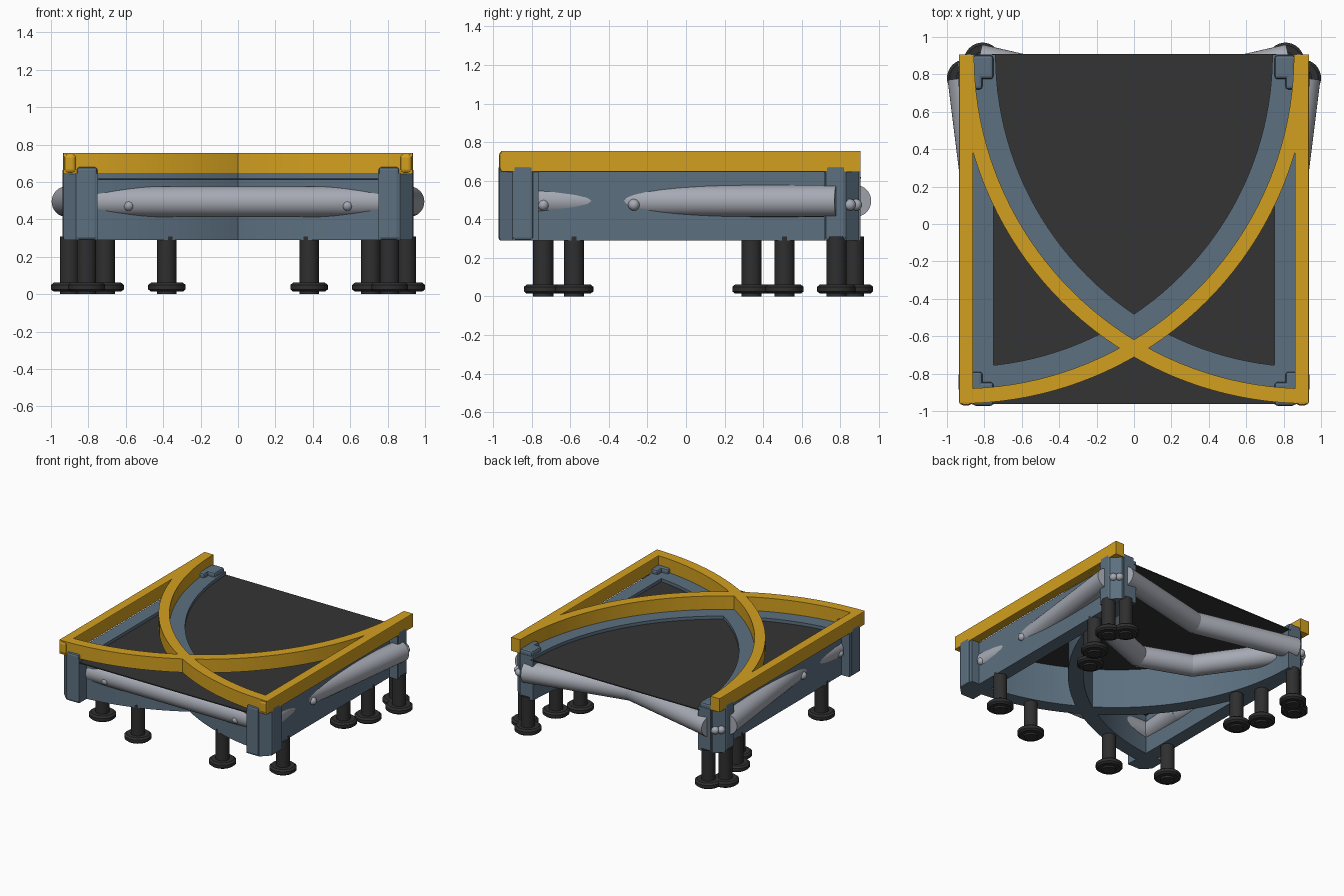
import bpy, bmesh, math
from mathutils import Vector

cube = bpy.data.objects.get("Cube")
if cube:
    bpy.data.objects.remove(cube)


def material(name, rgb, rough=0.6):
    m = bpy.data.materials.new(name)
    m.use_nodes = True
    m.diffuse_color = (*rgb, 1)
    bsdf = m.node_tree.nodes["Principled BSDF"]
    bsdf.inputs["Base Color"].default_value = (*rgb, 1)
    bsdf.inputs["Roughness"].default_value = rough
    return m


YELLOW = material("rail yellow", (0.65, 0.35, 0.014))
BLUE = material("frame blue", (0.107, 0.162, 0.216))
SILVER = material("tube silver", (0.38, 0.40, 0.45))
DARK = material("deck charcoal", (0.034, 0.034, 0.034))
RUBBER = material("leg black", (0.028, 0.028, 0.028))


def finish(name, bm, mat, bevel=0, smooth=False):
    bmesh.ops.recalc_face_normals(bm, faces=bm.faces)
    mesh = bpy.data.meshes.new(name)
    bm.to_mesh(mesh)
    bm.free()
    mesh.materials.append(mat)
    ob = bpy.data.objects.new(name, mesh)
    bpy.context.collection.objects.link(ob)
    if bevel:
        mod = ob.modifiers.new("soft edges", 'BEVEL')
        mod.width, mod.segments = bevel, 2
        mod.limit_method = 'ANGLE'
    if smooth:
        bpy.ops.object.select_all(action='DESELECT')
        ob.select_set(True)
        bpy.context.view_layer.objects.active = ob
        bpy.ops.object.shade_smooth_by_angle()
    return ob


def prism(name, outline, z0, z1, mat, bevel=0):
    """Extrude a plan outline from z0 up to z1."""
    bm = bmesh.new()
    face = bm.faces.new([bm.verts.new((x, y, z0)) for x, y in outline])
    up = bmesh.ops.extrude_face_region(bm, geom=[face])["geom"]
    verts = [g for g in up if isinstance(g, bmesh.types.BMVert)]
    bmesh.ops.translate(bm, verts=verts, vec=(0, 0, z1 - z0))
    return finish(name, bm, mat, bevel)


def block(name, x0, x1, y0, y1, z0, z1, mat, bevel=0):
    return prism(name, [(x0, y0), (x1, y0), (x1, y1), (x0, y1)], z0, z1, mat, bevel)


def arc_beam(name, side, inner, outer, z0, z1, mat, steps=40):
    """Quarter ring swept about one back corner."""
    bm = bmesh.new()
    rings = []
    for i in range(steps + 1):
        a = math.pi * (1 + i / steps / 2)
        rings.append([bm.verts.new((side * (0.93 + r * math.cos(a)),
                                    0.905 + r * math.sin(a), z))
                      for r, z in ((inner, z0), (outer, z0), (outer, z1), (inner, z1))])
    for a, b in zip(rings, rings[1:]):
        for k in range(4):
            n = (k + 1) % 4
            bm.faces.new((a[k], a[n], b[n], b[k]))
    bm.faces.new(rings[0])
    bm.faces.new(rings[-1])
    return finish(name, bm, mat, smooth=True)


def tube(name, points, radius=0.082):
    """Straight tubes with round joints along a path."""
    bm = bmesh.new()
    pts = [Vector(p) for p in points]
    for a, b in zip(pts, pts[1:]):
        d = b - a
        mat = d.to_track_quat('Z', 'Y').to_matrix().to_4x4()
        mat.translation = (a + b) / 2
        bmesh.ops.create_cone(bm, cap_ends=True, segments=32, radius1=radius,
                              radius2=radius, depth=d.length, matrix=mat)
    for p in pts[1:-1]:
        s = bmesh.ops.create_uvsphere(bm, u_segments=24, v_segments=12, radius=radius)
        bmesh.ops.translate(bm, verts=s["verts"], vec=p)
    return finish(name, bm, SILVER, smooth=True)


def leg(name, x, y):
    bm = bmesh.new()
    for r0, r1, z0, z1 in ((0.052, 0.052, 0, 0.31), (0.1, 0.1, 0.026, 0.05),
                           (0.1, 0.085, 0.05, 0.062), (0.085, 0.1, 0.014, 0.026)):
        c = bmesh.ops.create_cone(bm, cap_ends=True, segments=32, radius1=r0,
                                  radius2=r1, depth=z1 - z0)
        bmesh.ops.translate(bm, verts=c["verts"], vec=(x, y, (z0 + z1) / 2))
    return finish(name, bm, RUBBER, smooth=True)


def bolt(name, x, y, z=0.475):
    bm = bmesh.new()
    s = bmesh.ops.create_uvsphere(bm, u_segments=20, v_segments=12, radius=0.03)
    bmesh.ops.translate(bm, verts=s["verts"], vec=(x, y, z))
    return finish(name, bm, SILVER, smooth=True)


# Deck
block("deck", -0.76, 0.76, -0.962, 0.908, 0.612, 0.62, DARK)

for side, label in ((1, "left"), (-1, "right")):
    def xs(a, b):
        return sorted((side * a, side * b))

    # Straight beams and curved beams with their top rails
    block(label + "_side_beam", *xs(0.75, 0.86), -0.95, 0.9, 0.29, 0.645, BLUE)
    block(label + "_side_rail", *xs(0.86, 0.935), -0.96, 0.905, 0.645, 0.755, YELLOW, 0.006)
    arc_beam(label + "_curved_beam", side, 1.67, 1.785, 0.29, 0.645, BLUE)
    arc_beam(label + "_curved_rail", side, 1.785, 1.865, 0.644, 0.754, YELLOW)
    block(label + "_rail_end", *xs(0.865, 0.932), -0.97, -0.9, 0.648, 0.752, YELLOW, 0.02)

    # Corner posts: chamfered core with two flanges
    for end, yc, place in ((-1, -0.845, "front"), (1, 0.775, "back")):
        core = [(-.06, -.06), (.12, -.06), (.12, .055), (.055, .12), (-.06, .12)]
        prism(f"{label}_{place}_post", [(side * (0.81 + u), yc + end * v) for u, v in core],
              0.29, 0.645, BLUE)
        lo, hi = sorted((yc, yc + end * 0.127))
        block(f"{label}_{place}_end_flange", *xs(0.752, 0.862), lo, hi, 0.29, 0.68, BLUE, 0.015)
        block(f"{label}_{place}_side_flange", *xs(0.81, 0.937), yc - 0.055, yc + 0.055,
              0.29, 0.68, BLUE, 0.015)

    # Legs
    for i, (x, y) in enumerate(((0.9, 0.78), (0.81, 0.87), (0.81, 0.51), (0.71, 0.34),
                                (0.81, -0.58), (0.38, -0.74))):
        leg(f"{label}_leg_{i + 1}", side * x, y)

    # Side and inner tubes
    tube(label + "_side_tube", [(side * x, y, 0.495) for x, y in
                                ((0.915, 0.78), (0.77, -0.38), (0.8, -0.8))])
    tube(label + "_inner_tube", [(side * x, y, 0.49) for x, y in
                                 ((0.78, 0.74), (0.4, 0.2), (0, 0.05))])

    # Bolts
    for i, (x, y) in enumerate(((0.86, -0.27), (0.86, -0.74), (0.585, -0.86),
                                (0.912, 0.85), (0.88, 0.882))):
        bolt(f"{label}_bolt_{i + 1}", side * x, y)

# Cross tubes
tube("front_tube", [(-0.8, -0.8, 0.495), (0.8, -0.8, 0.495)])
tube("back_tube", [(-0.83, 0.88, 0.495), (0, 0.69, 0.495), (0.83, 0.88, 0.495)])
